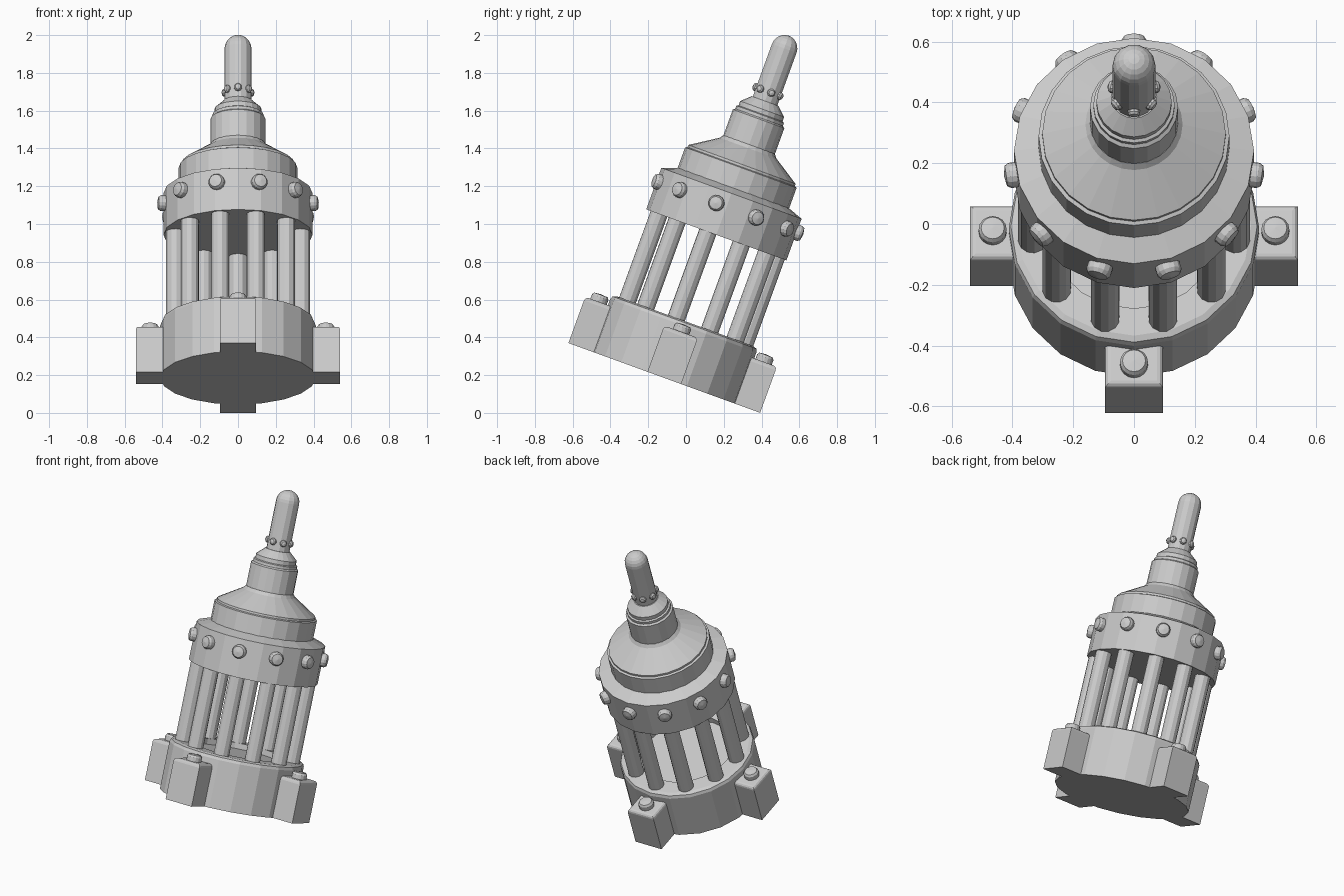
import bpy, bmesh, math
from mathutils import Matrix, Vector

if "Cube" in bpy.data.objects:
    bpy.data.objects.remove(bpy.data.objects["Cube"])

# whole model leans 20 degrees towards the back
TILT = Matrix.Translation((0, -0.115, 0.185)) @ Matrix.Rotation(math.radians(-20), 4, 'X')


def finish(name, bm):
    bmesh.ops.recalc_face_normals(bm, faces=bm.faces)
    me = bpy.data.meshes.new(name)
    bm.to_mesh(me)
    bm.free()
    ob = bpy.data.objects.new(name, me)
    bpy.context.collection.objects.link(ob)
    ob.matrix_world = TILT
    return ob


def lathe(bm, profile, sides, mat=Matrix()):
    """Turn (radius, height) points around local z; radius 0 makes a pole."""
    rings = []
    for r, h in profile:
        if r == 0:
            rings.append([bm.verts.new(mat @ Vector((0, 0, h)))])
        else:
            rings.append([bm.verts.new(mat @ Vector((r * math.cos(a), r * math.sin(a), h)))
                          for a in (2 * math.pi * i / sides for i in range(sides))])
    for a, b in zip(rings, rings[1:]):
        for i in range(sides):
            j = (i + 1) % sides
            if len(a) == 1:
                bm.faces.new((a[0], b[i], b[j]))
            elif len(b) == 1:
                bm.faces.new((a[i], a[j], b[0]))
            else:
                bm.faces.new((a[i], a[j], b[j], b[i]))


def turned(name, profile, sides=20):
    bm = bmesh.new()
    lathe(bm, profile, sides)
    return finish(name, bm)


def radial(name, count, start, radius, height, profile, sides, outward):
    """Ring of turned parts, upright or pointing outward."""
    bm = bmesh.new()
    for i in range(count):
        m = Matrix.Rotation(start + 2 * math.pi * i / count, 4, 'Z') @ Matrix.Translation((radius, 0, height))
        if outward:
            m = m @ Matrix.Rotation(math.pi / 2, 4, 'Y')
        lathe(bm, profile, sides, m)
    return finish(name, bm)


# base drum with shallow recess
turned("base_drum", [(0, 0), (0.412, 0), (0.412, 0.295), (0.405, 0.312), (0.385, 0.32),
                     (0.29, 0.32), (0.29, 0.285), (0, 0.285)])

# four foot blocks, rounded along the top
bm = bmesh.new()
for k in range(4):
    m = Matrix.Rotation(k * math.pi / 2, 4, 'Z') @ Matrix.Translation((0.445, 0, 0.13)) \
        @ Matrix.Diagonal((0.19, 0.19, 0.26, 1))
    bmesh.ops.create_cube(bm, size=1, matrix=m)
edges = [e for e in bm.edges if all(v.co.z > 0.2 for v in e.verts)]
bmesh.ops.bevel(bm, geom=edges, offset=0.02, segments=3, profile=0.5, affect='EDGES')
finish("foot_blocks", bm)

# bolts on the foot blocks
radial("foot_bolts", 4, 0, 0.465, 0.25,
       [(0, 0), (0.046, 0), (0.046, 0.036), (0.038, 0.048), (0, 0.052)], 16, False)

# cage pillars
radial("pillars", 11, math.pi / 2, 0.337, 0,
       [(0, 0.27), (0.048, 0.27), (0.048, 0.83), (0, 0.83)], 12, False)

# upper ring with its bolts
turned("upper_ring", [(0, 0.806), (0.395, 0.806), (0.395, 1.04), (0.30, 1.075), (0, 1.075)])
radial("ring_bolts", 11, math.pi / 2, 0.37, 0.964,
       [(0, 0), (0.042, 0), (0.042, 0.043), (0.034, 0.056), (0, 0.062)], 14, True)

# conical cap and neck
turned("cap", [(0, 1.05), (0.314, 1.05), (0.314, 1.185), (0.302, 1.19), (0.302, 1.203),
               (0.16, 1.295), (0.145, 1.315), (0, 1.315)], 24)
turned("neck", [(0, 1.28), (0.145, 1.28), (0.145, 1.46), (0.134, 1.468), (0.134, 1.485),
                (0.124, 1.49), (0.124, 1.515), (0.075, 1.56), (0, 1.56)])

# rod with a round tip
dome = [(0.071 * math.cos(a), 1.857 + 0.071 * math.sin(a)) for a in (math.pi / 12 * i for i in range(6))]
turned("tip_rod", [(0, 1.53), (0.071, 1.53)] + dome + [(0, 1.928)], 14)
radial("rod_studs", 7, -math.pi / 2, 0.065, 1.612,
       [(0, 0), (0.021, 0), (0.021, 0.012), (0.015, 0.02), (0, 0.024)], 10, True)
